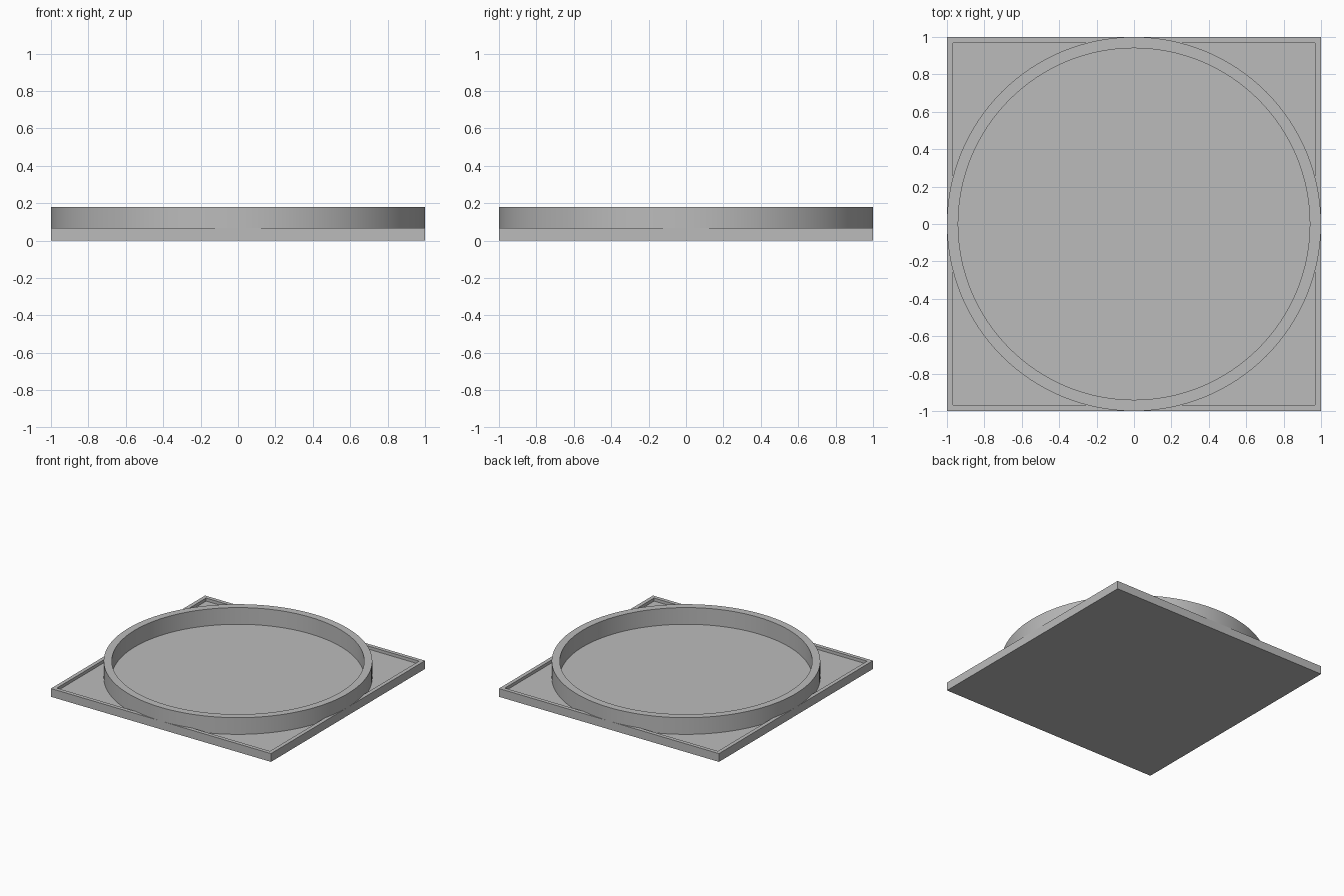
import bpy
import bmesh
import math

default_cube = bpy.data.objects.get("Cube")
if default_cube:
    bpy.data.objects.remove(default_cube, do_unlink=True)

BASE_HEIGHT = 0.068
FLOOR = 0.043
RIM = 0.045
RING_TOP = 0.18
OUTER, INNER = 1.0, 0.94
SEGMENTS = 128

GREY = (0.5, 0.5, 0.5, 1)
grey = bpy.data.materials.new("grey")
grey.use_nodes = True
grey.diffuse_color = GREY
grey.node_tree.nodes["Principled BSDF"].inputs["Base Color"].default_value = GREY


def add_object(name, bm):
    bmesh.ops.recalc_face_normals(bm, faces=bm.faces)
    mesh = bpy.data.meshes.new(name)
    bm.to_mesh(mesh)
    bm.free()
    mesh.materials.append(grey)
    obj = bpy.data.objects.new(name, mesh)
    bpy.context.collection.objects.link(obj)
    return obj


# Square tray: a slab whose top is inset and lowered to leave a raised rim
bm = bmesh.new()
bmesh.ops.create_cube(bm, size=2)
for v in bm.verts:
    v.co.z = BASE_HEIGHT if v.co.z > 0 else 0
top = max(bm.faces, key=lambda f: f.calc_center_median().z)
bmesh.ops.inset_individual(bm, faces=[top], thickness=RIM)
wall = bmesh.ops.extrude_discrete_faces(bm, faces=[top])["faces"][0]
for v in wall.verts:
    v.co.z = FLOOR
# Join the lowered floor to the rim with four short walls
bm.edges.ensure_lookup_table()
open_edges = [e for e in bm.edges if e.is_boundary]
if open_edges:
    bmesh.ops.bridge_loops(bm, edges=open_edges)
add_object("square_tray", bm)

# Round wall: a rectangular profile spun about the centre, sunk into the tray
bm = bmesh.new()
corners = [(INNER, FLOOR / 2), (OUTER, FLOOR / 2), (OUTER, RING_TOP), (INNER, RING_TOP)]
verts = [bm.verts.new((r, 0, z)) for r, z in corners]
edges = [bm.edges.new((verts[i], verts[i - 1])) for i in range(len(verts))]
bmesh.ops.spin(bm, geom=verts + edges, cent=(0, 0, 0), axis=(0, 0, 1),
               angle=2 * math.pi, steps=SEGMENTS)
bmesh.ops.remove_doubles(bm, verts=bm.verts, dist=0.0005)
ring = add_object("round_wall", bm)

bpy.ops.object.select_all(action="DESELECT")
ring.select_set(True)
bpy.context.view_layer.objects.active = ring
bpy.ops.object.shade_smooth_by_angle(angle=math.radians(30))
